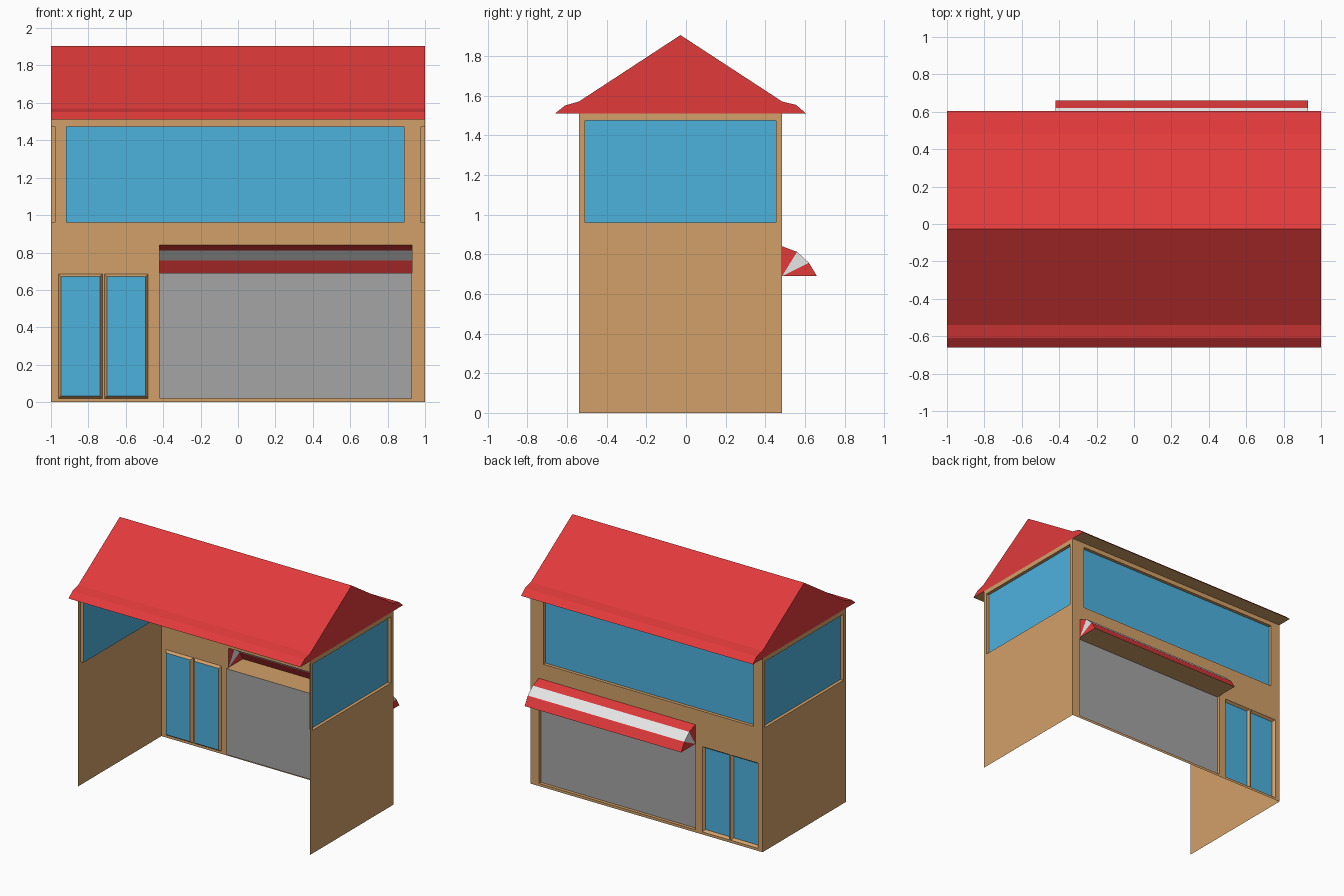
import bpy
import bmesh
from mathutils import Vector

if "Cube" in bpy.data.objects:
    bpy.data.objects.remove(bpy.data.objects["Cube"])


def srgb(r, g, b):
    lin = lambda c: c / 12.92 if c <= 0.04045 else ((c + 0.055) / 1.055) ** 2.4
    return (lin(r / 255), lin(g / 255), lin(b / 255), 1.0)


def material(name, rgb):
    m = bpy.data.materials.new(name)
    m.diffuse_color = srgb(*rgb)
    m.use_nodes = True
    m.node_tree.nodes["Principled BSDF"].inputs["Base Color"].default_value = m.diffuse_color
    return m


TAN, RED, BLUE, GREY, WHITE = range(5)
MATS = [material("tan wall", (210, 160, 104)), material("red roof", (226, 58, 59)),
        material("blue glass", (77, 178, 222)), material("grey shutter", (165, 165, 165)),
        material("white stripe", (230, 230, 230))]


def add_face(bm, pts, toward, mat):
    """Face whose normal points toward the given direction."""
    f = bm.faces.new([bm.verts.new(p) for p in pts])
    f.normal_update()
    if f.normal.dot(toward) < 0:
        f.normal_flip()
    f.material_index = mat


def finish(bm, name):
    bmesh.ops.remove_doubles(bm, verts=bm.verts, dist=0.0005)
    me = bpy.data.meshes.new(name)
    bm.to_mesh(me)
    bm.free()
    for m in MATS:
        me.materials.append(m)
    ob = bpy.data.objects.new(name, me)
    bpy.context.collection.objects.link(ob)
    return ob


def wall(name, place, u0, u1, height, holes):
    """Thin wall with recessed panes; place(u, v, depth) gives a 3D point."""
    bm = bmesh.new()
    us = sorted({u0, u1, *(u for h in holes for u in h[0:2])})
    vs = sorted({0.0, height, *(v for h in holes for v in h[2:4])})
    out = place(0, 0, -1) - place(0, 0, 0)
    for a, b in zip(us, us[1:]):
        for c, d in zip(vs, vs[1:]):
            mu, mv = (a + b) / 2, (c + d) / 2
            if any(h[0] < mu < h[1] and h[2] < mv < h[3] for h in holes):
                continue
            add_face(bm, [place(a, c, 0), place(b, c, 0), place(b, d, 0), place(a, d, 0)], out, TAN)
    for a, b, c, d, depth, taper, mat in holes:
        if mat is None:      # plain opening
            continue
        t = taper
        rim = [place(a, c, 0), place(b, c, 0), place(b, d, 0), place(a, d, 0)]
        pane = [place(a + t, c + t, depth), place(b - t, c + t, depth),
                place(b - t, d - t, depth), place(a + t, d - t, depth)]
        add_face(bm, pane, out, mat)
        centre = place((a + b) / 2, (c + d) / 2, 0)
        for i in range(4):
            j = (i + 1) % 4
            q = [rim[i], rim[j], pane[j], pane[i]]
            add_face(bm, q, centre - (q[0] + q[1]) / 2, TAN)
    return finish(bm, name)


FRONT, BACK, EAVE = -0.54, 0.485, 1.51

# Side walls, each with one wide window
for side, name in ((-1, "left_wall"), (1, "right_wall")):
    wall(name, lambda u, v, d, s=side: Vector((s * (1 - d), u, v)), FRONT, BACK, EAVE,
         [(-0.51, 0.455, 0.96, 1.475, 0.025, 0, BLUE)])

# Street wall: window, shutter, opening behind the awning, double door
AX0, AX1, AZ = -0.42, 0.93, 0.69
wall("shop_wall", lambda u, v, d: Vector((u, BACK - d, v)), -1, 1, EAVE,
     [(-0.92, 0.89, 0.96, 1.475, 0.025, 0, BLUE),
      (AX0, AX1, 0.02, AZ, 0.025, 0, GREY),
      (AX0, AX1, AZ, 0.84, 0, 0, None),
      (-0.96, -0.725, 0.02, 0.685, 0.02, 0.014, BLUE),
      (-0.715, -0.48, 0.02, 0.685, 0.02, 0.014, BLUE)])

# Roof: gable profile with drooping eaves along both long sides
profile = [(-0.66, 1.51), (-0.61, 1.55), (FRONT, 1.57), (-0.028, 1.905),
           (BACK, 1.57), (0.555, 1.553), (0.605, 1.51)]
bm = bmesh.new()
core = Vector((0, -0.03, 1.53))


def strip(bm, p, q, x0, x1, core, mat):
    pts = [Vector((x0, *p)), Vector((x1, *p)), Vector((x1, *q)), Vector((x0, *q))]
    mid = (pts[0] + pts[2]) / 2
    add_face(bm, pts, mid - core, mat)


for p, q in zip(profile, profile[1:]):
    strip(bm, p, q, -1, 1, core, RED)
for p, q in (((-0.66, EAVE), (FRONT, EAVE)), ((BACK, EAVE), (0.605, EAVE))):
    strip(bm, p, q, -1, 1, core, TAN)
for x in (-1, 1):
    ring = profile + [(BACK, EAVE), (FRONT, EAVE)]
    add_face(bm, [Vector((x, *p)) for p in ring], Vector((x, 0, 0)), RED)
finish(bm, "roof")

# Awning: three striped bands with fan-shaped ends
arc = [(BACK, 0.84), (0.56, 0.812), (0.62, 0.757), (0.66, AZ)]
hub = (BACK, AZ)
bm = bmesh.new()
core = Vector((0.255, BACK, AZ + 0.01))
for i, (p, q) in enumerate(zip(arc, arc[1:])):
    mat = WHITE if i == 1 else RED
    strip(bm, p, q, AX0, AX1, core, mat)
    for x, s in ((AX0, -1), (AX1, 1)):
        add_face(bm, [Vector((x, *c)) for c in (hub, p, q)], Vector((s, 0, 0)), mat)
strip(bm, hub, arc[-1], AX0, AX1, core, TAN)
finish(bm, "awning")
